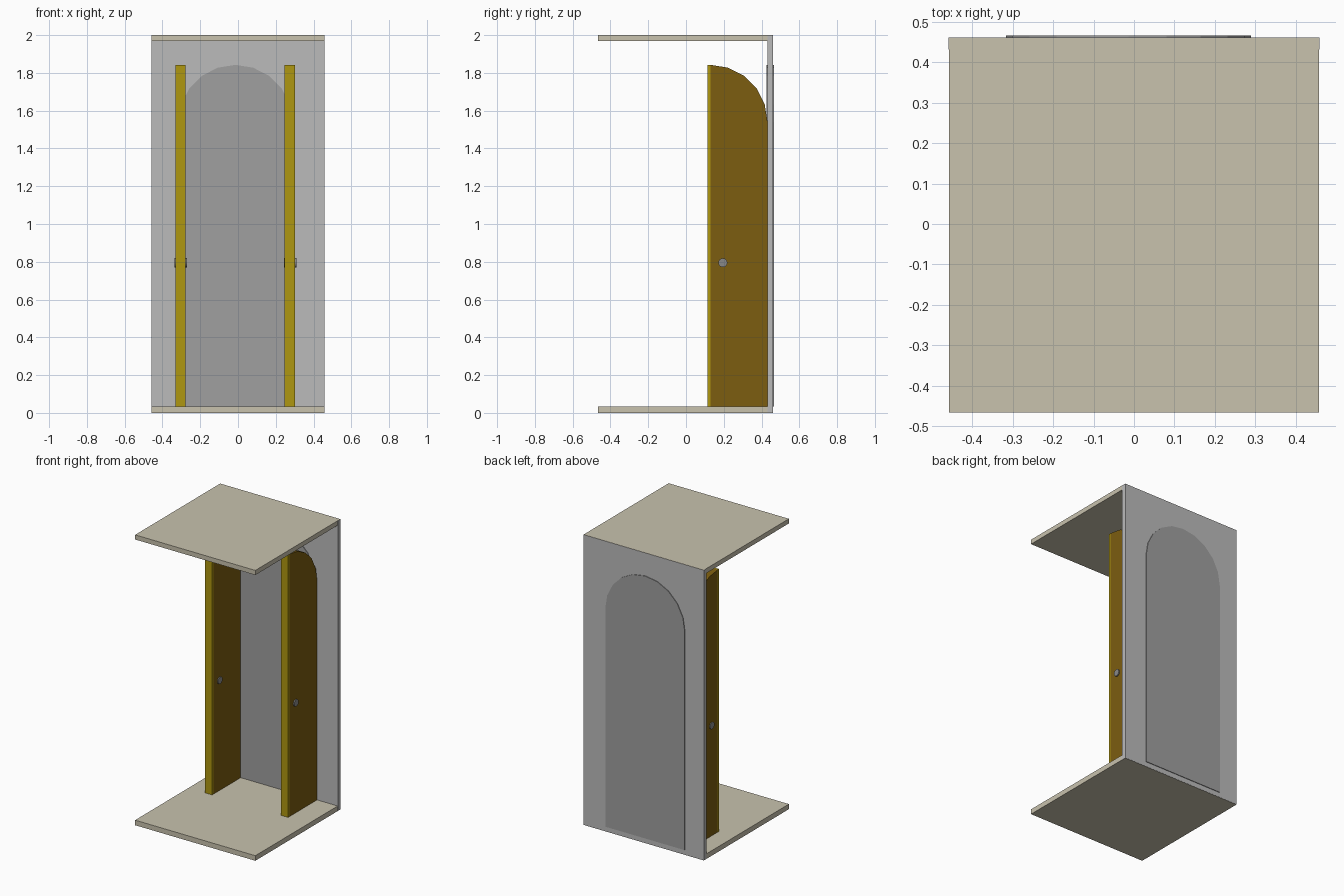
import bpy, bmesh
from math import sin, cos, pi

if "Cube" in bpy.data.objects:
    bpy.data.objects.remove(bpy.data.objects["Cube"])


def material(name, r, g, b):
    m = bpy.data.materials.new(name)
    m.diffuse_color = (r, g, b, 1)
    m.use_nodes = True
    m.node_tree.nodes["Principled BSDF"].inputs["Base Color"].default_value = m.diffuse_color
    return m


BEIGE = material("beige", 0.58, 0.54, 0.42)
WALL = material("wall_grey", 0.50, 0.50, 0.50)
PANEL = material("panel_grey", 0.35, 0.35, 0.35)
BROWN = material("brown", 0.20, 0.11, 0.005)
YELLOW = material("yellow", 0.43, 0.31, 0.005)
METAL = material("metal", 0.25, 0.25, 0.25)


def finish(name, bm, mat):
    bmesh.ops.recalc_face_normals(bm, faces=bm.faces)
    me = bpy.data.meshes.new(name)
    bm.to_mesh(me)
    bm.free()
    me.materials.append(mat)
    ob = bpy.data.objects.new(name, me)
    bpy.context.collection.objects.link(ob)
    return ob


def prism(name, points, offset, mat):
    """Extrude a flat outline by an offset vector."""
    bm = bmesh.new()
    face = bm.faces.new([bm.verts.new(p) for p in points])
    ext = bmesh.ops.extrude_face_region(bm, geom=[face])
    verts = [v for v in ext["geom"] if isinstance(v, bmesh.types.BMVert)]
    bmesh.ops.translate(bm, verts=verts, vec=offset)
    return finish(name, bm, mat)


def box(name, x0, x1, y0, y1, z0, z1, mat):
    pts = [(x0, y0, z0), (x1, y0, z0), (x1, y1, z0), (x0, y1, z0)]
    return prism(name, pts, (0, 0, z1 - z0), mat)


FLOOR, SPRING, R, CX = 0.035, 1.54, 0.3025, -0.0135

# Floor, ceiling and back wall
box("floor", -0.458, 0.458, -0.4655, 0.46, 0, FLOOR, BEIGE)
box("ceiling", -0.458, 0.458, -0.4655, 0.46, 1.968, 2.0, BEIGE)
box("back_wall", -0.4585, 0.4585, 0.431, 0.461, 0.001, 1.999, WALL)

# Arched panel standing slightly proud of both sides of the wall
arch = [(R * cos(i * pi / 10), SPRING + R * sin(i * pi / 10)) for i in range(11)]
outline = [(-R, FLOOR), (R, FLOOR)] + arch
prism("arched_panel", [(CX + x, 0.4265, z) for x, z in outline], (0, 0.039, 0), PANEL)

# Pair of open half-arch doors, each with an edge strip and a knob
half = [(0, FLOOR), (R, FLOOR)] + arch[:6]
for side, x0, knob0, knob1 in (("left", -0.332, -0.337, -0.271),
                               ("right", 0.247, 0.244, 0.309)):
    x1 = x0 + 0.054
    prism(side + "_door", [(x0, 0.129 + u, z) for u, z in half], (x1 - x0, 0, 0), BROWN)
    box(side + "_door_strip", x0, x1, 0.115, 0.129, FLOOR, SPRING + R, YELLOW)
    ring = [(knob0, 0.195 + 0.024 * cos(i * pi / 8), 0.795 + 0.024 * sin(i * pi / 8))
            for i in range(16)]
    prism(side + "_knob", ring, (knob1 - knob0, 0, 0), METAL)
